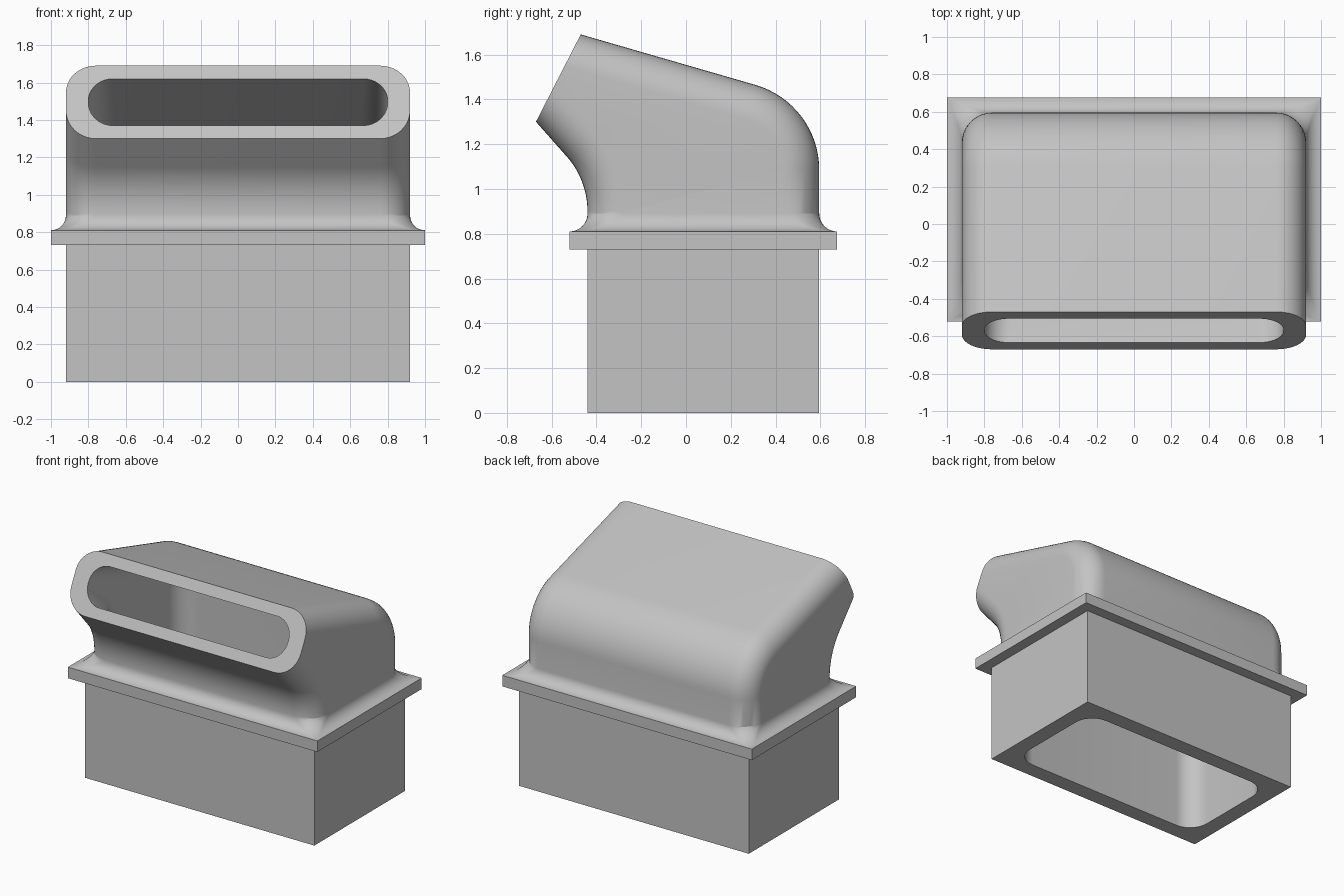
import bpy, bmesh
from math import sin, cos, pi, radians
from mathutils import Vector

cube = bpy.data.objects.get("Cube")
if cube:
    bpy.data.objects.remove(cube)

HALF_W, FRONT, BACK = 0.92, -0.44, 0.595   # body footprint
FLANGE_LOW, FLANGE_TOP, LIP = 0.73, 0.81, 0.08
EDGE_R, WALL, RIM = 0.16, 0.12, 0.079
SEG = 10

grey = bpy.data.materials.new("light_grey")
grey.use_nodes = True
colour = (0.55, 0.55, 0.55, 1)
grey.diffuse_color = colour
grey.node_tree.nodes["Principled BSDF"].inputs["Base Color"].default_value = colour


def ring(pf, mf, pb, mb, hw, r):
    """Rounded rectangle between a front and a back point, given in (y, z)."""
    quarter = [(hw - r + r * sin(a), r * (1 - cos(a)))
               for a in (pi / 2 * i / SEG for i in range(SEG + 1))]
    side = [(x, *(pf + mf * d)) for x, d in quarter]
    side += [(x, *(pb + mb * d)) for x, d in reversed(quarter)]
    return side + [(-x, y, z) for x, y, z in reversed(side)]


def level(z, grow=0.0, r=0.0):
    """Horizontal ring around the footprint."""
    return ring(Vector((FRONT - grow, z)), Vector((1, 0)),
                Vector((BACK + grow, z)), Vector((-1, 0)), HALF_W + grow, r)


def loft(name, rings):
    bm = bmesh.new()
    rows = [[bm.verts.new(p) for p in pts] for pts in rings]
    for low, high in zip(rows, rows[1:]):
        for i in range(len(low)):
            j = (i + 1) % len(low)
            bm.faces.new((low[i], low[j], high[j], high[i]))
    bmesh.ops.remove_doubles(bm, verts=bm.verts, dist=0.0001)
    mesh = bpy.data.meshes.new(name)
    bm.to_mesh(mesh)
    bm.free()
    mesh.materials.append(grey)
    obj = bpy.data.objects.new(name, mesh)
    bpy.context.collection.objects.link(obj)
    bpy.ops.object.select_all(action='DESELECT')
    obj.select_set(True)
    bpy.context.view_layer.objects.active = obj
    bpy.ops.object.shade_smooth_by_angle(angle=radians(30))


# Bend: front and back arcs, each station holding points and inward directions
front_r, front_z, back_r, back_z = 0.37, 0.90, 0.394, 1.086
bend = []
for i in range(17):
    f, b = radians(43) * i / 16, radians(74) * i / 16
    nf, nb = Vector((cos(f), sin(f))), Vector((-cos(b), -sin(b)))
    bend.append((Vector((FRONT - front_r, front_z)) + nf * front_r, nf,
                 Vector((BACK - back_r, back_z)) - nb * back_r, nb))

# Mouth: slanted end plane
mouth_f, mouth_b = Vector((-0.67, 1.30)), Vector((-0.47, 1.69))
chord = (mouth_b - mouth_f).normalized()
mf, mb = chord / chord.dot(nf), chord / chord.dot(nb)
mouth_outer = ring(mouth_f, mf, mouth_b, mb, HALF_W, EDGE_R)
mouth_inner = ring(mouth_f + chord * RIM, mf, mouth_b - chord * RIM, mb,
                   HALF_W - WALL, 0.13)

# Base socket with open underside
loft("base_socket", [level(0, -WALL, 0.15), level(0), level(FLANGE_LOW)])

# Flange plate
loft("flange", [level(FLANGE_LOW), level(FLANGE_LOW, LIP), level(FLANGE_TOP, LIP)])

# Hood: flared foot, bent body and mouth rim
flare = []
for i in range(9):
    t = pi / 2 * (1 - i / 8)
    flare.append(level(FLANGE_TOP + LIP * (1 - sin(t)), LIP * (1 - cos(t)),
                       EDGE_R * i / 8))
body = [ring(*s, HALF_W, EDGE_R) for s in bend]
loft("hood", flare + body + [mouth_outer, mouth_inner])

# Inner duct running from the mouth to the underside
duct = [ring(pf + nf * WALL, nf, pb + nb * WALL, nb, HALF_W - WALL, 0.15)
        for pf, nf, pb, nb in reversed(bend)]
loft("inner_duct", [mouth_inner] + duct + [level(0, -WALL, 0.15)])
